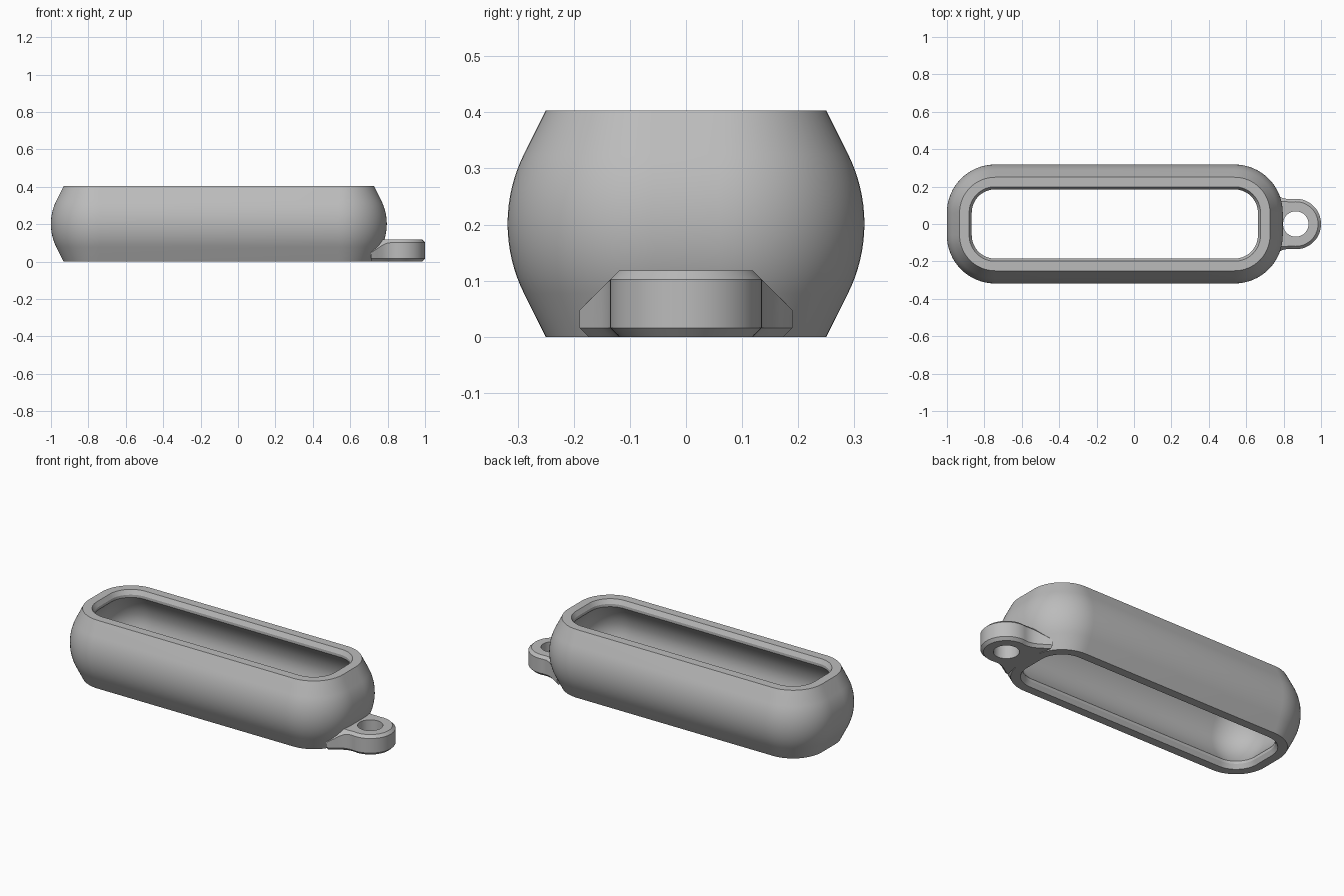
import bpy, bmesh, math

cube = bpy.data.objects.get("Cube")
if cube:
    bpy.data.objects.remove(cube, do_unlink=True)

grey = bpy.data.materials.new("plain grey")
grey.use_nodes = True
grey.diffuse_color = (0.5, 0.5, 0.5, 1)
grey.node_tree.nodes["Principled BSDF"].inputs["Base Color"].default_value = (0.5, 0.5, 0.5, 1)


def skin_loops(name, loops):
    """Join equal-length closed loops into a closed tube of quads."""
    bm = bmesh.new()
    rings = [[bm.verts.new(p) for p in loop] for loop in loops]
    n = len(rings[0])
    for a, b in zip(rings, rings[1:] + rings[:1]):
        for i in range(n):
            j = (i + 1) % n
            bm.faces.new((a[i], a[j], b[j], b[i]))
    bmesh.ops.recalc_face_normals(bm, faces=bm.faces)
    mesh = bpy.data.meshes.new(name)
    bm.to_mesh(mesh)
    bm.free()
    mesh.materials.append(grey)
    obj = bpy.data.objects.new(name, mesh)
    bpy.context.collection.objects.link(obj)
    bpy.ops.object.select_all(action='DESELECT')
    obj.select_set(True)
    bpy.context.view_layer.objects.active = obj
    bpy.ops.object.shade_smooth_by_angle(angle=math.radians(25))
    return obj


# Hollow sleeve: a wall profile swept around a rounded rectangle
HEIGHT, MID = 0.403, 0.2015
CENTRE_X, CORE_X, CORE_Y = -0.1025, 0.64, 0.06


def rounded_rectangle(radius, z, steps=16):
    points = []
    for quarter, (sx, sy) in enumerate([(1, 1), (-1, 1), (-1, -1), (1, -1)]):
        for k in range(steps + 1):
            a = (quarter + k / steps) * math.pi / 2
            points.append((CENTRE_X + sx * CORE_X + radius * math.cos(a),
                           sy * CORE_Y + radius * math.sin(a), z))
    return points


BULGE = 0.278
profile = [(0.19, 0)]
for k in range(-8, 9):
    a = math.radians(26.57) * k / 8
    profile.append((0.258 - BULGE * (1 - math.cos(a)), MID + BULGE * math.sin(a)))
profile.append((0.19, HEIGHT))

# inner lip and cavity, mirrored about the middle height
inner = [(0.139, HEIGHT), (0.125, 0.378), (0.125, 0.362), (0.148, 0.334),
         (0.17, 0.3), (0.187, 0.265), (0.196, 0.23)]
profile += inner + [(0.199, MID)] + [(r, HEIGHT - z) for r, z in reversed(inner)]
skin_loops("sleeve", [rounded_rectangle(r, z) for r, z in profile])

# Key ring loop: a round eyelet flaring into the end of the sleeve
EYE_X, EYE_R, HOLE_R = 0.865, 0.135, 0.068
TOP, BEVEL = 0.118, 0.016
arc = [math.radians(a) for a in range(-100, 101, 5)]
flare = [(0.82, 0.133), (0.795, 0.139), (0.77, 0.151), (0.745, 0.168), (0.71, 0.19)]
back = [(0.725, y / 100) for y in range(12, -13, -2)]


def eyelet_outline(radius):
    return [(EYE_X + radius * math.cos(a), radius * math.sin(a)) for a in arc]


outline = eyelet_outline(EYE_R) + flare + back + [(x, -y) for x, y in reversed(flare)]
small = eyelet_outline(EYE_R - BEVEL)
limit = EYE_R - BEVEL
n_arc = len(arc)
upper = small + [(x, max(-limit, min(limit, y))) for x, y in outline[n_arc:]]
lower = small + [(x, y - math.copysign(min(BEVEL, abs(y)), y)) for x, y in outline[n_arc:]]
hole = []
for x, y in outline:
    a = math.atan2(y, x - EYE_X)
    hole.append((EYE_X + HOLE_R * math.cos(a), HOLE_R * math.sin(a)))

skin_loops("key_ring_loop", [
    [(x, y, 0) for x, y in hole],
    [(x, y, 0) for x, y in lower],
    [(x, y, BEVEL) for x, y in outline],
    [(x, y, min(TOP - BEVEL, TOP + limit - abs(y))) for x, y in outline],
    [(x, y, TOP) for x, y in upper],
    [(x, y, TOP) for x, y in hole],
])
